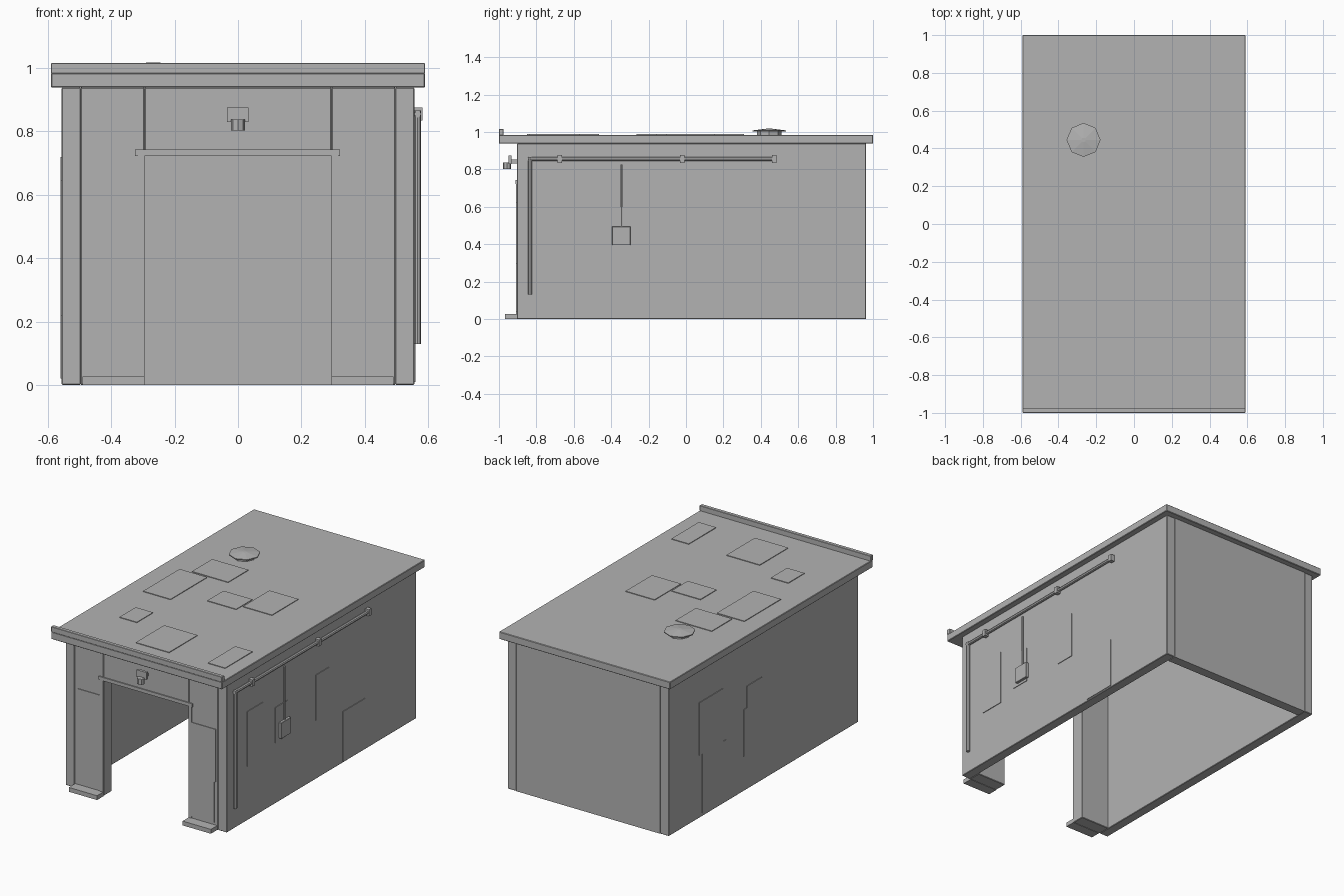
import bpy, math
from mathutils import Vector

grey = bpy.data.materials.new("concrete grey")
grey.diffuse_color = (0.45, 0.45, 0.45, 1)


def finish(ob, name, bevel=0):
    ob.name = name
    ob.data.materials.append(grey)
    if bevel:
        m = ob.modifiers.new("edge", 'BEVEL')
        m.width, m.segments = bevel, 1
    return ob


def box(name, x, y, z, bevel=0):
    """Box from three (min, max) ranges."""
    mesh = bpy.data.meshes.new(name)
    v = [(a, b, c) for a in x for b in y for c in z]
    f = [(0, 1, 3, 2), (4, 6, 7, 5), (0, 4, 5, 1), (2, 3, 7, 6), (0, 2, 6, 4), (1, 5, 7, 3)]
    mesh.from_pydata(v, [], f)
    ob = bpy.data.objects.new(name, mesh)
    bpy.context.collection.objects.link(ob)
    return finish(ob, name, bevel)


def rod(name, a, b, r, r2=None, sides=8):
    """Cylinder or cone frustum between two points."""
    a, b = Vector(a), Vector(b)
    d = b - a
    bpy.ops.mesh.primitive_cone_add(vertices=sides, radius1=r, radius2=r if r2 is None else r2,
                                    depth=d.length, location=(a + b) / 2,
                                    rotation=d.to_track_quat('Z', 'Y').to_euler())
    return finish(bpy.context.object, name)


W, T, F, B, H = 0.556, 0.06, -0.904, 0.963, 0.938   # half width, wall, front, back, height

# Walls, open underneath
box("back_wall", (-W + T, W - T), (B - T, B), (0, H))
box("header", (-0.295, 0.295), (F, F + 0.08), (0.725, H), 0.003)
for s, side in ((-1, "left"), (1, "right")):
    def span(a, b):
        return tuple(sorted((s * a, s * b)))
    box(side + "_wall", span(W - T, W), (F, B), (0, H), 0.003)
    box(side + "_pier", span(0.295, W - T), (F, F + 0.08), (0, H), 0.003)
    box(side + "_plinth", span(0.295, 0.49), (-0.967, F), (0, 0.027))
    box(side + "_jamb", span(0.295, 0.315), (F - 0.004, F), (0.027, 0.722))
box("lintel", (-0.325, 0.322), (F - 0.007, F), (0.722, 0.743))

# Roof slab and front lip
box("roof", (-0.59, 0.59), (-1, 1), (H, 0.984), 0.003)
box("roof_lip", (-0.59, 0.59), (-1, -0.976), (0.982, 1.016), 0.002)

# Roof vent
vx, vy = -0.267, 0.445
rod("vent_base", (vx, vy, 0.98), (vx, vy, 1.002), 0.065)
rod("vent_cap", (vx, vy, 1.002), (vx, vy, 1.008), 0.09)
rod("vent_top", (vx, vy, 1.008), (vx, vy, 1.018), 0.09, 0.012)

# Lamp above the doorway
box("lamp_arm", (-0.014, 0.014), (-0.935, F), (0.832, 0.852))
box("lamp_plate", (-0.035, 0.033), (-0.948, -0.932), (0.83, 0.875))
rod("lamp_head", (0, -0.957, 0.803), (0, -0.957, 0.838), 0.022)

# Main conduit with clamps on the right wall
px = W + 0.011
rod("conduit_drop", (px, -0.835, 0.13), (px, -0.835, 0.866), 0.011)
rod("conduit_run", (px, -0.846, 0.855), (px, 0.485, 0.855), 0.011)
for y in (-0.675, -0.02, 0.472):
    box("conduit_clamp", (W, W + 0.026), (y - 0.013, y + 0.013), (0.835, 0.876))

# Junction box with its thin feed
rod("box_feed", (W + 0.006, -0.345, 0.49), (W + 0.006, -0.345, 0.825), 0.006)
box("junction_box", (W, W + 0.02), (-0.395, -0.297), (0.395, 0.495), 0.002)

# Thin repair patches: roof (right x, front y, width, depth)
P = 0.004
for x, y, w, d in ((-0.145, 0.11, 0.25, 0.2), (-0.28, -0.264, 0.19, 0.36), (0.10, -0.16, 0.2, 0.16),
                   (0.31, -0.108, 0.2, 0.26), (-0.26, -0.625, 0.12, 0.16), (0.12, -0.85, 0.23, 0.28),
                   (0.5, -0.84, 0.12, 0.27)):
    box("roof_patch", (x - w, x), (y, y + d), (0.982, 0.984 + P))

# Side patches (side, y range, z range)
for s, y, z in ((1, (-0.706, -0.55), (0.337, 0.68)), (1, (-0.43, -0.31), (0.38, 0.6)),
                (1, (-0.03, 0.1), (0.367, 0.65)), (1, (0.235, 0.455), (0.01, 0.32)),
                (-1, (0.43, 0.666), (0.39, 0.72)), (-1, (0.4, 0.636), (0.02, 0.39)),
                (-1, (0.05, 0.2), (0.51, 0.645)), (-1, (0.05, 0.23), (0.22, 0.51))):
    box("side_patch", tuple(sorted((s * (W - 0.002), s * (W + P)))), y, z)

# Pier patches (x range, z range)
for x, z in (((-0.475, -0.315), (0.265, 0.625)), ((-0.48, -0.3), (0.07, 0.265)),
             ((0.3, 0.48), (0.295, 0.625)), ((0.315, 0.47), (0.04, 0.295))):
    box("pier_patch", x, (F - P, F + 0.002), z)
